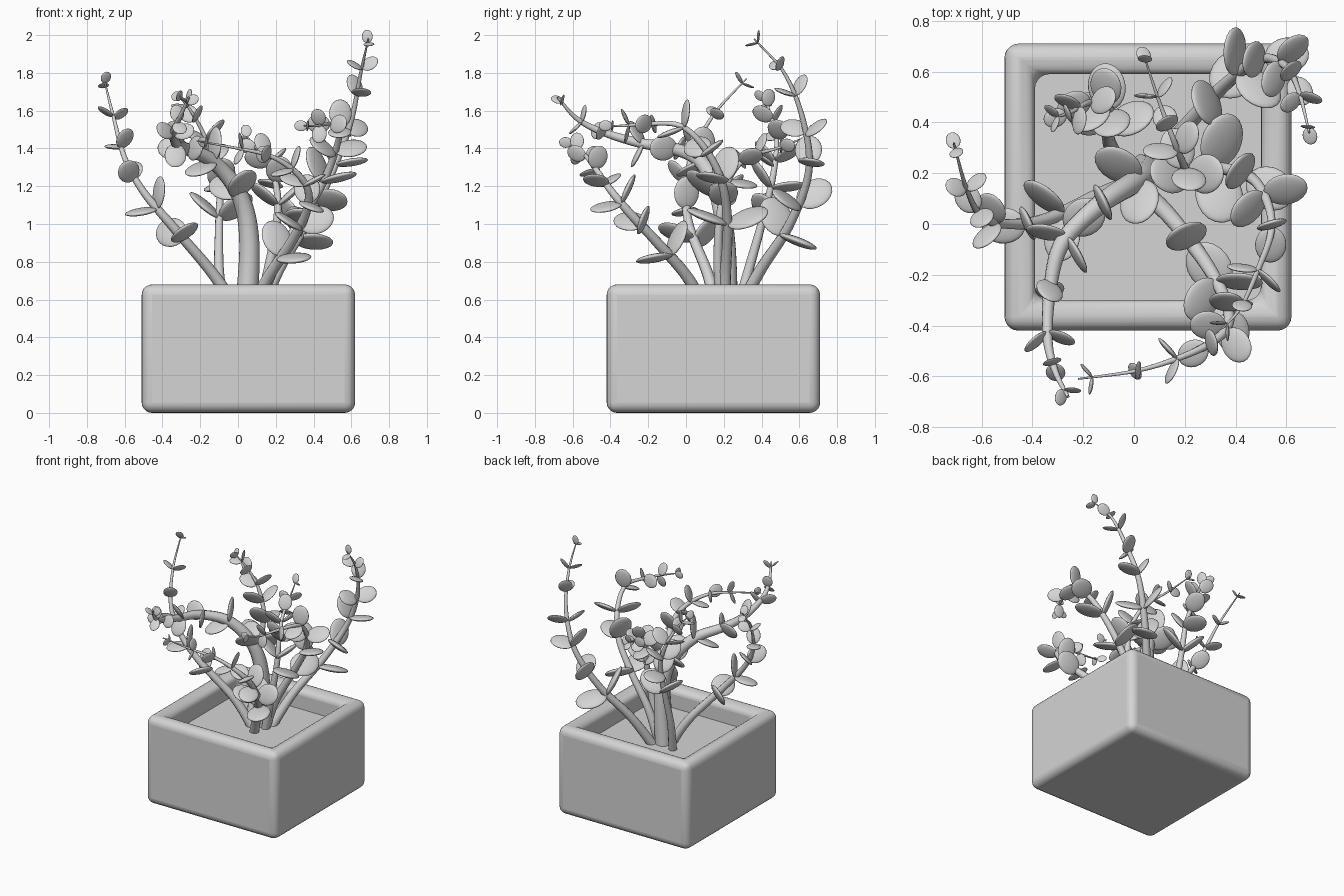
import bpy, bmesh, math, random
from mathutils import Vector, Matrix

random.seed(4)
if "Cube" in bpy.data.objects:
    bpy.data.objects.remove(bpy.data.objects["Cube"])

# One plain grey for the whole model
COLOUR = (0.66, 0.66, 0.66, 1)
grey = bpy.data.materials.new("plain_grey")
grey.use_nodes = True
grey.diffuse_color = COLOUR
grey.node_tree.nodes["Principled BSDF"].inputs["Base Color"].default_value = COLOUR

CENTRE = Vector((0.055, 0.145, 0))
WIDTH, HEIGHT, RIM, SOIL = 1.13, 0.68, 0.12, 0.52


def add(name, data):
    obj = bpy.data.objects.new(name, data)
    bpy.context.collection.objects.link(obj)
    data.materials.append(grey)
    return obj


def box_mesh(name, width, bottom, top, rim=0):
    """Square block around the pot centre, hollowed from the top if it has a rim."""
    bm = bmesh.new()
    bmesh.ops.create_cube(bm, size=1)
    for v in bm.verts:
        v.co = CENTRE + Vector((v.co.x * width, v.co.y * width,
                                top if v.co.z > 0 else bottom))
    if rim:
        lid = max(bm.faces, key=lambda f: f.calc_center_median().z)
        bmesh.ops.inset_region(bm, faces=[lid], thickness=rim, use_even_offset=True)
        floor = bmesh.ops.extrude_discrete_faces(bm, faces=[lid])["faces"][0]
        bmesh.ops.translate(bm, verts=floor.verts, vec=(0, 0, -0.35))
    mesh = bpy.data.meshes.new(name)
    bm.to_mesh(mesh)
    bm.free()
    return mesh


# Pot with rounded edges, and the soil inside it
pot = add("pot", box_mesh("pot", WIDTH, 0, HEIGHT, RIM))
bevel = pot.modifiers.new("rounded_edges", "BEVEL")
bevel.width = 0.055
bevel.segments = 5
bpy.context.view_layer.objects.active = pot
pot.select_set(True)
bpy.ops.object.shade_smooth_by_angle(angle=math.radians(40))
pot.select_set(False)
add("soil", box_mesh("soil", WIDTH - 2 * RIM + 0.02, SOIL - 0.08, SOIL))

# Shared leaf: a flattened ball, its base at the origin, growing along +x
bm = bmesh.new()
bmesh.ops.create_uvsphere(bm, u_segments=20, v_segments=12, radius=0.5)
for v in bm.verts:
    v.co = Vector((v.co.x + 0.5, v.co.y * 0.82, v.co.z * 0.2))
for f in bm.faces:
    f.smooth = True
leaf_mesh = bpy.data.meshes.new("leaf")
bm.to_mesh(leaf_mesh)
bm.free()
leaf_mesh.materials.append(grey)


def smooth_path(points, steps=8):
    """Smooth curve through every point."""
    p = [Vector(q) for q in points]
    p = [2 * p[0] - p[1]] + p + [2 * p[-1] - p[-2]]
    path = []
    for a, b, c, d in zip(p, p[1:], p[2:], p[3:]):
        for i in range(steps):
            t = i / steps
            path.append(0.5 * (2 * b + (c - a) * t + (2 * a - 5 * b + 4 * c - d) * t ** 2
                               + (3 * b - a - 3 * c + d) * t ** 3))
    return path + [p[-2]]


def add_leaf(name, base, out, axis, size):
    """Leaf growing outward from the stem and leaning towards its tip."""
    lean = math.radians(random.uniform(15, 45))
    x = out * math.cos(lean) + axis * math.sin(lean)
    z = axis * math.cos(lean) - out * math.sin(lean)
    y = z.cross(x)
    turn = Matrix((x, y, z)).transposed().to_4x4()
    twist = Matrix.Rotation(random.uniform(-0.4, 0.4), 4, "X")
    leaf = bpy.data.objects.new(name, leaf_mesh)
    bpy.context.collection.objects.link(leaf)
    leaf.matrix_world = Matrix.Translation(base) @ turn @ twist @ Matrix.Scale(size, 4)


def add_branch(name, points, radius, nodes, first, upright, size):
    """Tapering stem with crossed pairs of leaves that shrink to the tip."""
    path = smooth_path(points)
    last = len(path) - 1
    curve = bpy.data.curves.new(name, "CURVE")
    curve.dimensions = "3D"
    curve.bevel_depth = radius
    curve.bevel_resolution = 3
    curve.use_fill_caps = True
    spline = curve.splines.new("POLY")
    spline.points.add(last)
    for i, (q, co) in enumerate(zip(spline.points, path)):
        q.co = (*co, 1)
        q.radius = 1 - 0.9 * i / last
    add(name, curve)
    for n in range(nodes):
        s = n / (nodes - 1)
        i = min(round((first + (0.97 - first) * s) * last), last - 1)
        axis = (path[i + 1] - path[i - 1]).normalized()
        out = axis.cross(Vector((0, 0, 1))).normalized()
        if (n + upright) % 2:
            out = out.cross(axis)
        for side, label in ((1, "a"), (-1, "b")):
            length = size * (1 - s) + 0.07 * s
            add_leaf(f"{name}_leaf_{n + 1}{label}", path[i], out * side, axis, length)


# Branches: path, base radius, leaf pairs, first pair, first pair upright, leaf size
add_branch("tall_left_branch",
           [(0.1, 0.25, 0.49), (0.21, 0.39, 0.75), (0.36, 0.55, 1.0), (0.50, 0.65, 1.28),
            (0.6, 0.62, 1.55), (0.65, 0.52, 1.8), (0.69, 0.36, 1.98)],
           0.037, 7, 0.29, 1, 0.23)
add_branch("right_branch",
           [(0.02, 0.17, 0.49), (-0.12, 0.12, 0.72), (-0.34, 0.02, 0.98), (-0.5, 0, 1.17),
            (-0.6, 0.03, 1.35), (-0.66, 0.14, 1.57), (-0.71, 0.32, 1.77)],
           0.036, 6, 0.29, 0, 0.2)
add_branch("thick_arched_branch",
           [(0.04, 0.22, 0.49), (0.06, 0.21, 0.9), (0.01, 0.17, 1.15), (-0.13, 0.08, 1.33),
            (-0.28, -0.07, 1.4), (-0.33, -0.25, 1.43), (-0.34, -0.45, 1.49),
            (-0.31, -0.58, 1.56), (-0.26, -0.68, 1.67)],
           0.06, 7, 0.25, 0, 0.21)
add_branch("front_branch",
           [(0.06, 0.11, 0.49), (0.15, 0.02, 0.7), (0.28, -0.15, 0.9), (0.36, -0.3, 1.06),
            (0.37, -0.4, 1.18), (0.3, -0.47, 1.28), (0.17, -0.53, 1.36), (0, -0.58, 1.4),
            (-0.22, -0.61, 1.44)],
           0.036, 8, 0.2, 1, 0.21)
add_branch("left_curling_branch",
           [(0.09, 0.2, 0.49), (0.18, 0.21, 0.75), (0.32, 0.22, 1), (0.45, 0.19, 1.22),
            (0.52, 0.1, 1.4), (0.54, -0.03, 1.52), (0.48, -0.2, 1.53),
            (0.42, -0.33, 1.52), (0.35, -0.41, 1.52)],
           0.033, 7, 0.25, 0, 0.23)
add_branch("back_branch",
           [(0.1, 0.19, 0.49), (0.17, 0.17, 0.8), (0.21, 0.18, 1.05), (0.2, 0.22, 1.22),
            (0.16, 0.32, 1.35), (0.1, 0.48, 1.4), (0.04, 0.66, 1.47)],
           0.03, 6, 0.38, 0, 0.19)
add_branch("back_right_branch",
           [(-0.07, 0.26, 0.49), (-0.1, 0.33, 0.75), (-0.1, 0.4, 1), (-0.1, 0.46, 1.25),
            (-0.17, 0.48, 1.45), (-0.25, 0.44, 1.6), (-0.31, 0.42, 1.67)],
           0.031, 7, 0.36, 0, 0.21)
